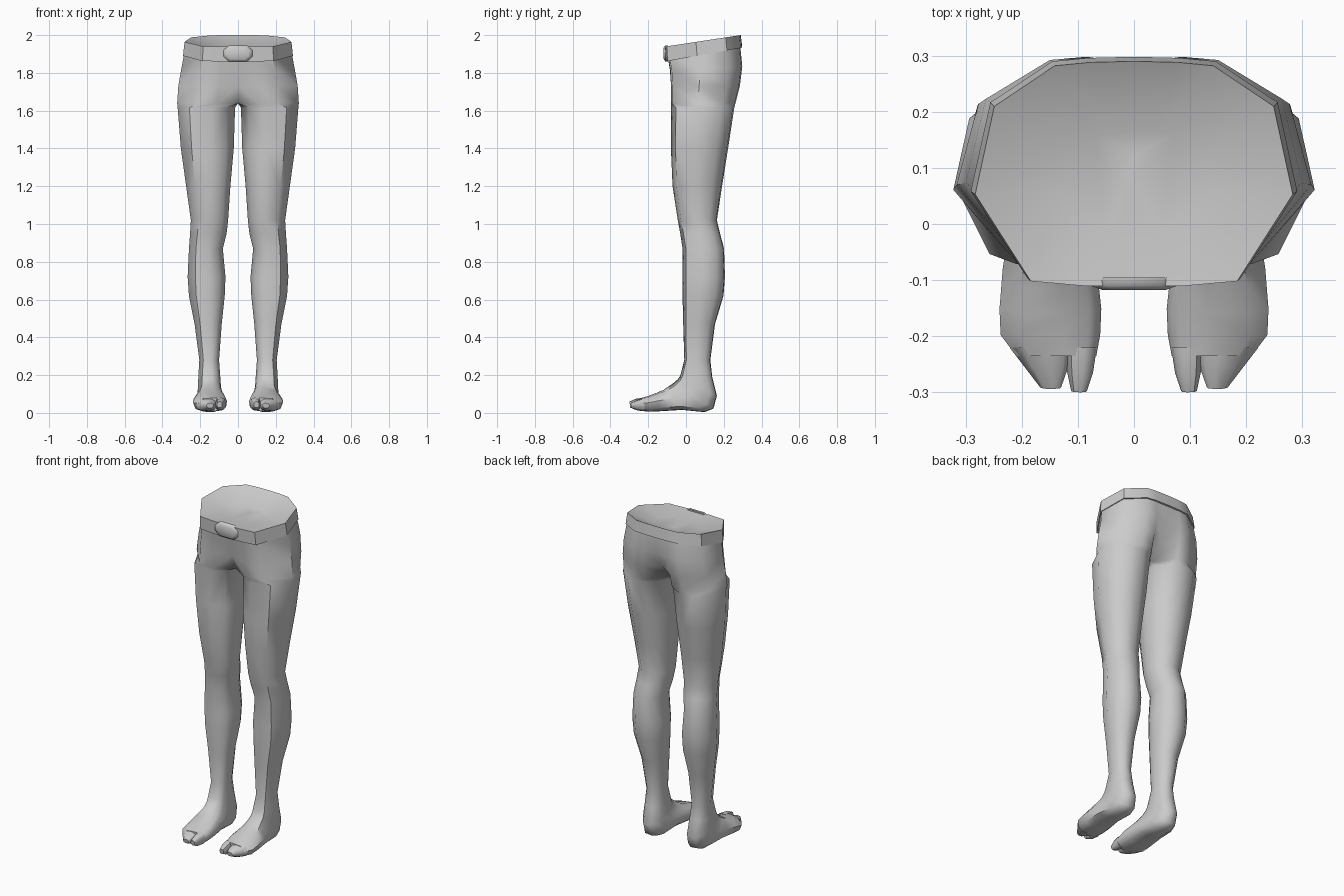
import bpy, bmesh
from math import sin, cos, radians, pi
from mathutils import Vector

if "Cube" in bpy.data.objects:
    bpy.data.objects.remove(bpy.data.objects["Cube"])


def loft(name, rings, cap_start=False, cap_end=False, mirror=True, angle=50):
    """Skin closed rings, skip walls lying on the mirror plane, mirror in x."""
    bm = bmesh.new()
    vs = [[bm.verts.new(p) for p in r] for r in rings]
    n = len(rings[0])
    for a, b in zip(vs, vs[1:]):
        for i in range(n):
            j = (i + 1) % n
            quad = (a[i], a[j], b[j], b[i])
            if mirror and all(abs(v.co.x) < 1e-5 for v in quad):
                continue
            bm.faces.new(quad)
    if cap_start:
        bm.faces.new(vs[0])
    if cap_end:
        bm.faces.new(vs[-1])
    bmesh.ops.remove_doubles(bm, verts=bm.verts, dist=1e-5)
    bmesh.ops.recalc_face_normals(bm, faces=bm.faces)
    me = bpy.data.meshes.new(name)
    bm.to_mesh(me)
    bm.free()
    ob = bpy.data.objects.new(name, me)
    bpy.context.collection.objects.link(ob)
    if mirror:
        m = ob.modifiers.new("mirror", 'MIRROR')
        m.use_clip = True
    bpy.ops.object.select_all(action='DESELECT')
    ob.select_set(True)
    bpy.context.view_layer.objects.active = ob
    bpy.ops.object.shade_smooth_by_angle(angle=radians(angle))
    return ob


# half outline of the hips, front centre round to back centre
HIP = [(0, 0), (.33, .005), (.65, .025), (1, .41), (.88, .8), (.5, .98), (.28, .995), (0, 1)]
ANGLES = [-45, -10, 35, 85, 125, 160, 190, 220, 250, 275, 300]


def hip_ring(z, slope, xo, yf, yb, cf=None, cb=None):
    pts = [[u * xo, yf + v * (yb - yf)] for u, v in HIP]
    cf = yf if cf is None else cf
    cb = yb if cb is None else cb
    pts[0][1], pts[-1][1] = cf, cb
    pts += [[0, cb + t * (cf - cb)] for t in (.25, .5, .75)]
    return [Vector((x, y, z + slope * y)) for x, y in pts]


def limb_ring(xi, xo, yf, zf, yb, zb, power=1.0):
    """Ring spanning inner-outer x and a front point to a back point."""
    def sp(t):
        return abs(t) ** power * (1 if t >= 0 else -1)
    f, b = Vector((0, yf, zf)), Vector((0, yb, zb))
    mid, half = (f + b) / 2, (f - b) / 2
    ring = []
    for d in ANGLES:
        a = radians(d)
        p = mid + half * sp(cos(a))
        p.x = (xi + xo) / 2 + (xo - xi) / 2 * sp(sin(a))
        ring.append(p)
    return ring


# hips, legs and feet as one skin
body = [
    hip_ring(1.905, .17, .282, -.098, .288),
    hip_ring(1.82, .05, .300, -.085, .300, -.085, .285),
    hip_ring(1.73, 0, .316, -.081, .287, -.055, .225),
    hip_ring(1.64, 0, .322, -.080, .264, -.02, .14),
]
leg = [  # z, inner x, outer x, front y, back y
    (1.615, .015, .32, -.083, .258), (1.40, .022, .303, -.082, .225),
    (1.20, .04, .275, -.073, .193), (1.02, .052, .25, -.045, .165),
    (.95, .06, .254, -.032, .182), (.87, .08, .26, -.02, .203),
    (.72, .066, .267, -.021, .208), (.62, .07, .26, -.02, .20),
    (.47, .086, .23, -.016, .155), (.28, .10, .205, -.01, .13)]
body += [limb_ring(xi, xo, yf, z, yb, z, .95) for z, xi, xo, yf, yb in leg]
foot = [  # inner x, outer x, top (y, z), sole (y, z)
    (.094, .21, -.03, .20, .14, .19),
    (.09, .212, -.045, .178, .165, .09),
    (.082, .215, -.07, .157, .147, .022),
    (.075, .222, -.09, .143, .10, .003),
    (.066, .234, -.12, .122, -.02, .015),
    (.058, .24, -.16, .105, -.14, .008),
    (.06, .238, -.20, .09, -.195, .006),
    (.067, .21, -.235, .08, -.235, .010)]
body += [limb_ring(*f, .8) for f in foot]
loft("hips_and_legs", body, cap_end=True)

# big toe and the block of small toes
loft("big_toe", [limb_ring(*r, .8) for r in (
    (.066, .122, -.22, .082, -.22, .012), (.073, .119, -.265, .075, -.265, .015),
    (.084, .112, -.30, .06, -.295, .028))], cap_start=True, cap_end=True)
loft("small_toes", [limb_ring(*r, .8) for r in (
    (.112, .222, -.22, .08, -.22, .008), (.117, .195, -.255, .07, -.255, .012),
    (.13, .167, -.294, .052, -.288, .025))], cap_start=True, cap_end=True)

# belt with its sunken inner lining and flat floor
n = len(HIP)
belt = [
    hip_ring(1.88, .18, .280, -.096, .285),
    hip_ring(1.88, .18, .291, -.108, .298),
    hip_ring(1.956, .152, .283, -.112, .29),
    hip_ring(1.93, 0, .143, -.012, .165)]
loft("belt", belt, cap_end=True, angle=40)

# rounded octagonal buckle
OCT = [(.077, .016), (.05, .042), (-.05, .042), (-.077, .016),
       (-.077, -.016), (-.05, -.042), (.05, -.042), (.077, -.016)]
loft("buckle", [[Vector((x * s, y, 1.903 + z * s)) for x, z in OCT]
                for y, s in ((-.095, 1), (-.11, 1), (-.118, .72))],
     cap_start=True, cap_end=True, mirror=False, angle=75)
